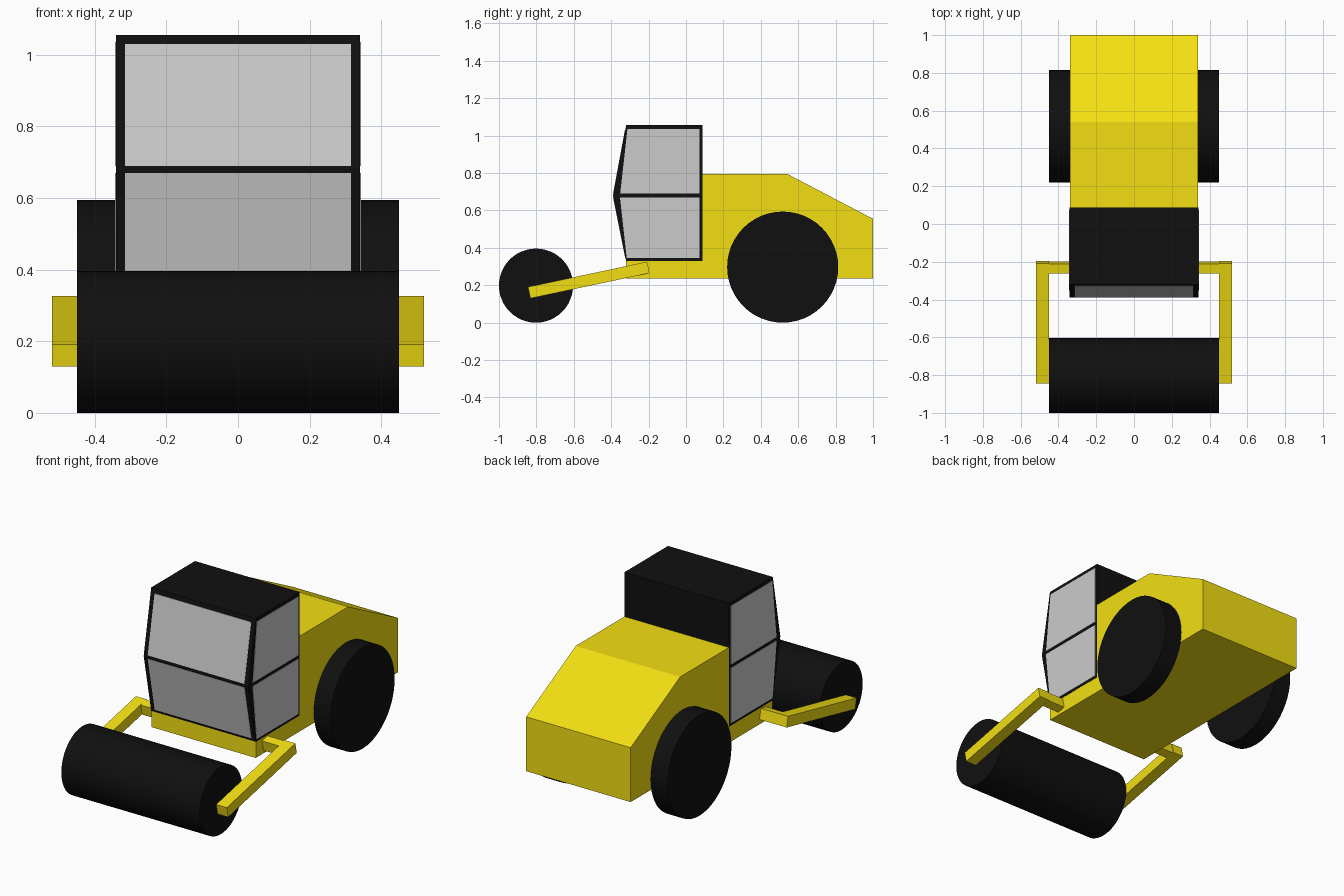
import bpy
import bmesh
from math import radians

if "Cube" in bpy.data.objects:
    bpy.data.objects.remove(bpy.data.objects["Cube"])


def material(name, rgb):
    m = bpy.data.materials.new(name)
    m.diffuse_color = (*rgb, 1)
    m.use_nodes = True
    m.node_tree.nodes["Principled BSDF"].inputs["Base Color"].default_value = m.diffuse_color
    return m


YELLOW = material("yellow_paint", (0.90, 0.74, 0.006))
BLACK = material("black", (0.005, 0.005, 0.005))


def prism(name, profile, x0, x1, mat=None, mirror=False):
    """Extrude a (y, z) profile from x0 to x1, optionally mirrored in x."""
    bm = bmesh.new()
    face = bm.faces.new([bm.verts.new((x0, y, z)) for y, z in profile])
    out = bmesh.ops.extrude_face_region(bm, geom=[face])["geom"]
    new = [v for v in out if isinstance(v, bmesh.types.BMVert)]
    bmesh.ops.translate(bm, verts=new, vec=(x1 - x0, 0, 0))
    bmesh.ops.recalc_face_normals(bm, faces=bm.faces)
    me = bpy.data.meshes.new(name)
    bm.to_mesh(me)
    bm.free()
    ob = bpy.data.objects.new(name, me)
    bpy.context.collection.objects.link(ob)
    if mat:
        me.materials.append(mat)
    if mirror:
        ob.modifiers.new("mirror", 'MIRROR').use_mirror_merge = False
    return ob


def drum(name, x, y, r, width):
    """Black cylinder lying along x and resting on the ground."""
    bpy.ops.mesh.primitive_cylinder_add(vertices=48, radius=r, depth=width,
                                        location=(x, y, r), rotation=(0, radians(90), 0))
    ob = bpy.context.object
    ob.name = name
    ob.data.materials.append(BLACK)
    bpy.ops.object.shade_smooth_by_angle(angle=radians(30))


# Chassis and engine hood
prism("body", [(-0.32, 0.235), (1, 0.235), (1, 0.555), (0.54, 0.796),
               (0.08, 0.796), (0.08, 0.33), (-0.32, 0.33)], -0.34, 0.34, YELLOW)

# Cab shell with a pointed front
prism("cab", [(-0.32, 0.33), (0.087, 0.33), (0.087, 1.056),
              (-0.32, 1.056), (-0.39, 0.68)], -0.341, 0.341, BLACK)

# Side windows
prism("upper_side_window", [(-0.352, 0.69), (0.073, 0.69), (0.073, 1.036), (-0.313, 1.036)],
      0.33, 0.343, mirror=True)
prism("lower_side_window", [(-0.317, 0.345), (0.073, 0.345), (0.073, 0.67), (-0.353, 0.67)],
      0.33, 0.343, mirror=True)


# Windscreen panes, laid just proud of the sloping front
def windscreen(name, low, high):
    (y0, z0), (y1, z1) = low, high
    prism(name, [(y0 - 0.002, z0), (y1 - 0.002, z1), (y1 + 0.01, z1), (y0 + 0.01, z0)],
          -0.315, 0.315)


windscreen("upper_windscreen", (-0.388, 0.69), (-0.325, 1.03))
windscreen("lower_windscreen", (-0.323, 0.345), (-0.388, 0.67))

# Roller and rear wheels
drum("roller", 0, -0.802, 0.198, 0.90)
for side, x in (("left", -0.395), ("right", 0.395)):
    drum(side + "_wheel", x, 0.517, 0.297, 0.11)

# Roller arms and the stubs joining them to the chassis
prism("roller_arm", [(-0.845, 0.191), (-0.832, 0.130), (-0.195, 0.265), (-0.208, 0.326)],
      0.450, 0.519, YELLOW, mirror=True)
prism("arm_stub", [(-0.262, 0.313), (-0.249, 0.252), (-0.198, 0.263), (-0.211, 0.324)],
      0.33, 0.452, YELLOW, mirror=True)
